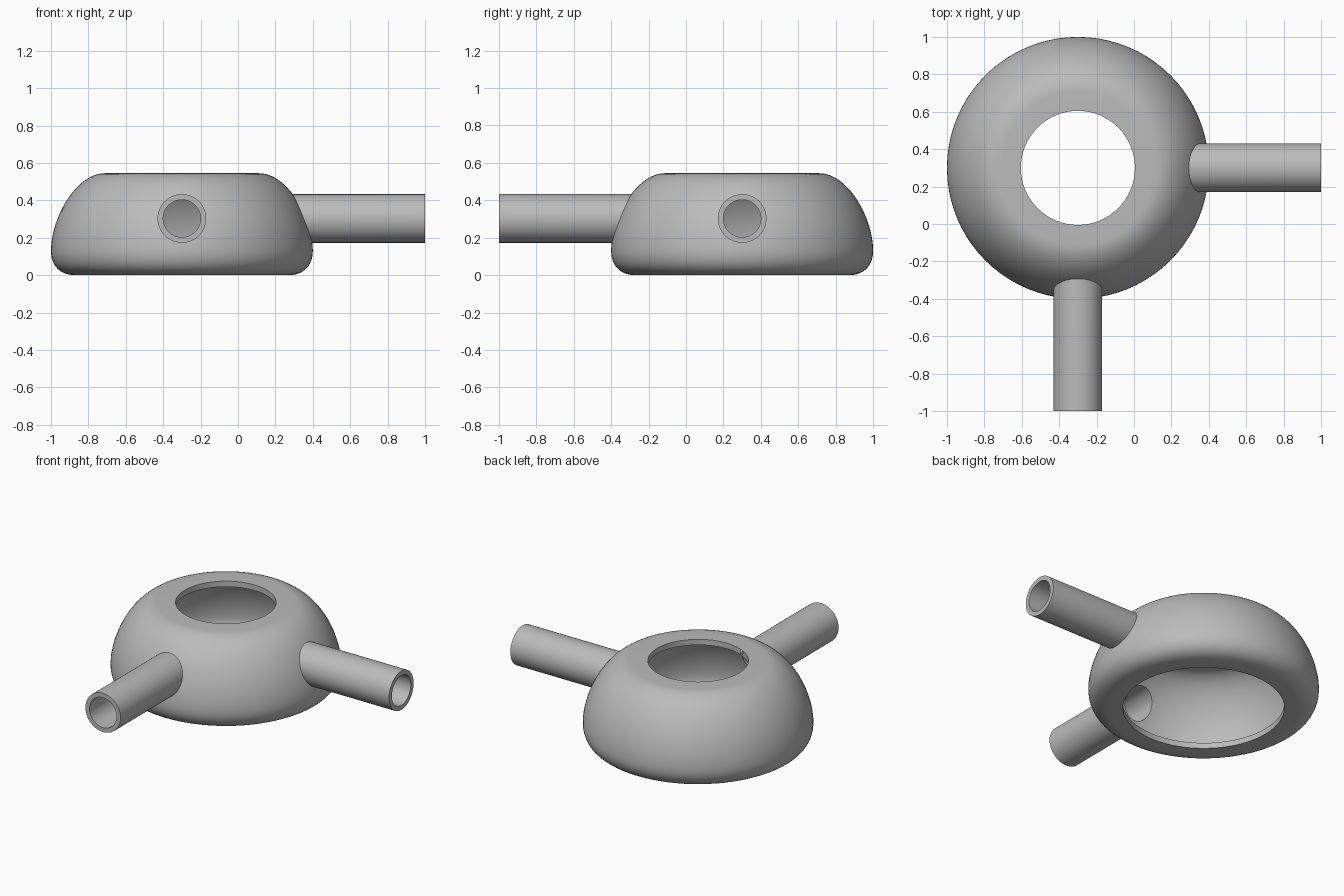
import bpy, bmesh, math
from mathutils import Vector, Matrix
from mathutils.geometry import interpolate_bezier

if "Cube" in bpy.data.objects:
    bpy.data.objects.remove(bpy.data.objects["Cube"], do_unlink=True)

CENTRE = Vector((-0.3, 0.3, 0))
WALL = 0.038
HEIGHT = 0.545
PIPE_Z = 0.303

grey = bpy.data.materials.new("plain_grey")
grey.use_nodes = True
grey.diffuse_color = (0.5, 0.5, 0.5, 1)
grey.node_tree.nodes["Principled BSDF"].inputs["Base Color"].default_value = (0.5, 0.5, 0.5, 1)


def make_object(name, bm):
    bmesh.ops.recalc_face_normals(bm, faces=bm.faces[:])
    mesh = bpy.data.meshes.new(name)
    bm.to_mesh(mesh)
    bm.free()
    mesh.materials.append(grey)
    obj = bpy.data.objects.new(name, mesh)
    bpy.context.collection.objects.link(obj)
    return obj


def lathe(name, profile):
    bm = bmesh.new()
    verts = [bm.verts.new(CENTRE + Vector((p.x, 0, p.y))) for p in profile]
    edges = [bm.edges.new(pair) for pair in zip(verts, verts[1:])]
    bmesh.ops.spin(bm, geom=verts + edges, cent=CENTRE, axis=(0, 0, 1),
                   angle=math.tau, steps=80, use_merge=True)
    bmesh.ops.remove_doubles(bm, verts=bm.verts[:], dist=0.0001)
    return make_object(name, bm)


def cylinder(name, radius, start, end):
    axis = end - start
    turn = axis.to_track_quat('Z', 'Y').to_matrix().to_4x4()
    bm = bmesh.new()
    bmesh.ops.create_cone(bm, cap_ends=True, segments=64, radius1=radius, radius2=radius,
                          depth=axis.length,
                          matrix=Matrix.Translation((start + end) / 2) @ turn)
    return make_object(name, bm)


def combine(target, other, operation):
    mod = target.modifiers.new("combine", 'BOOLEAN')
    mod.operation, mod.solver, mod.object = operation, 'EXACT', other
    bpy.context.view_layer.objects.active = target
    bpy.ops.object.modifier_apply(modifier=mod.name)
    bpy.data.objects.remove(other, do_unlink=True)


# Dome outline: rounded foot, then a sweeping shoulder up to the flat top
foot = interpolate_bezier(Vector((0.57, 0)), Vector((0.66, 0)),
                          Vector((0.70, 0.06)), Vector((0.70, 0.13)), 12)
shoulder = interpolate_bezier(Vector((0.70, 0.13)), Vector((0.70, 0.30)),
                              Vector((0.57, HEIGHT)), Vector((0.41, HEIGHT)), 24)
outer = [p.to_2d() for p in foot + shoulder[1:]]

# Cavity outline: the same curve moved inward by the wall thickness
inner = []
for i, p in enumerate(outer):
    along = (outer[min(i + 1, len(outer) - 1)] - outer[max(i - 1, 0)]).normalized()
    inner.append(p + Vector((-along.y, along.x)) * WALL)


def to_axis(curve):
    return [Vector((0, curve[0].y))] + curve + [Vector((0, curve[-1].y))]


body = lathe("hollow_dome_with_pipes", to_axis(outer))
cavity = lathe("cavity_cutter", to_axis(inner))

# Two pipes, to the front and to the left
hub = CENTRE + Vector((0, 0, PIPE_Z))
directions = (Vector((0, -1, 0)), Vector((1, 0, 0)))
for d in directions:
    combine(body, cylinder("pipe", 0.13, hub + d * 0.4, hub + d * 1.3), 'UNION')

# Hollow the dome, bore the pipes, open the top and bottom
combine(body, cavity, 'DIFFERENCE')
for d in directions:
    combine(body, cylinder("bore_cutter", 0.1, hub + d * 0.4, hub + d * 1.4), 'DIFFERENCE')
for radius, low, high in ((0.305, 0.3, 0.7), (0.49, -0.1, 0.2)):
    up = Vector((0, 0, 1))
    combine(body, cylinder("opening_cutter", radius, CENTRE + up * low, CENTRE + up * high),
            'DIFFERENCE')

bpy.ops.object.select_all(action='DESELECT')
body.select_set(True)
bpy.context.view_layer.objects.active = body
bpy.ops.object.shade_smooth_by_angle(angle=math.radians(35))
